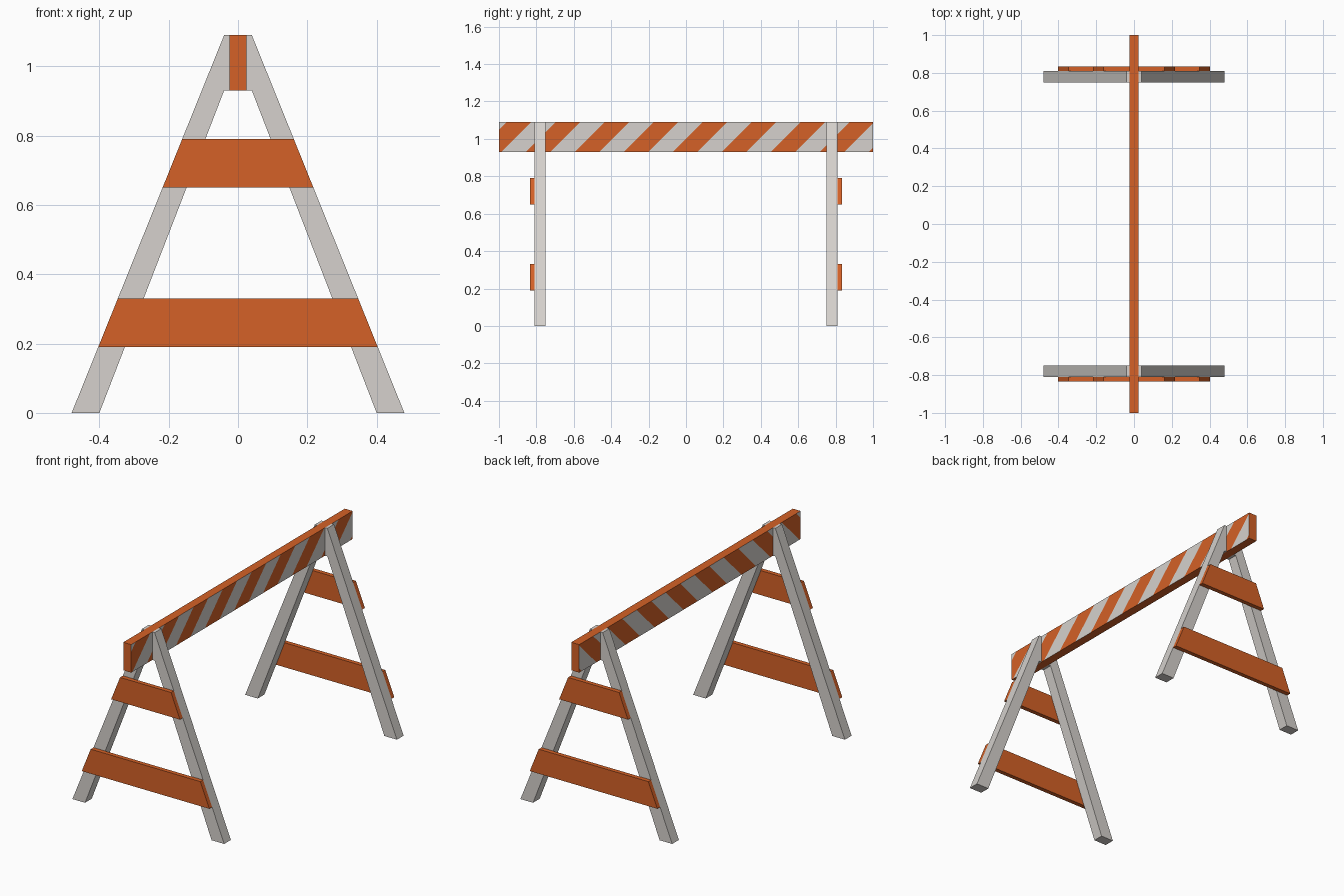
import bpy, bmesh
from mathutils import Vector

if "Cube" in bpy.data.objects:
    bpy.data.objects.remove(bpy.data.objects["Cube"])


def material(name, rgb):
    m = bpy.data.materials.new(name)
    m.diffuse_color = (*rgb, 1)
    m.use_nodes = True
    m.node_tree.nodes["Principled BSDF"].inputs["Base Color"].default_value = m.diffuse_color
    return m


ORANGE = material("safety orange", (0.66, 0.12, 0.02))
GREY = material("pale grey", (0.67, 0.64, 0.61))


def finish(name, bm, mats):
    bmesh.ops.recalc_face_normals(bm, faces=bm.faces[:])
    me = bpy.data.meshes.new(name)
    bm.to_mesh(me)
    bm.free()
    for m in mats:
        me.materials.append(m)
    ob = bpy.data.objects.new(name, me)
    bpy.context.collection.objects.link(ob)
    return ob


def slab(name, profile, y0, y1, mat):
    """Extrude an x-z profile from y0 to y1."""
    bm = bmesh.new()
    face = bm.faces.new([bm.verts.new((x, y0, z)) for x, z in profile])
    ext = bmesh.ops.extrude_face_region(bm, geom=[face])
    for v in ext["geom"]:
        if isinstance(v, bmesh.types.BMVert):
            v.co.y = y1
    return finish(name, bm, [mat])


def outer_x(z):
    """Outer edge of the A-frame at height z."""
    return 0.48 - 0.44 * z / 1.09


# A-frame at each end: two splayed legs and two cross planks outside
LEG = [(0.48, 0), (0.40, 0), (0.04, 0.93), (0.025, 0.93), (0.025, 1.09), (0.04, 1.09)]
for end, s in (("front", -1), ("back", 1)):
    for side, t in (("left", -1), ("right", 1)):
        slab(f"{end}_{side}_leg", [(t * x, z) for x, z in LEG], s * 0.75, s * 0.81, GREY)
    for level, z0, z1 in (("lower", 0.19, 0.33), ("upper", 0.65, 0.79)):
        a, b = outer_x(z0), outer_x(z1)
        slab(f"{end}_{level}_plank", [(-a, z0), (a, z0), (b, z1), (-b, z1)],
             s * 0.81, s * 0.835, ORANGE)

# Top beam, cut along diagonal stripe edges
PERIOD, START = 0.262, -1.919
bm = bmesh.new()
bmesh.ops.create_cube(bm, size=1)
for v in bm.verts:
    v.co = Vector((v.co.x * 0.05, v.co.y * 2, 1.01 + v.co.z * 0.16))
for i in range(-2, 18):
    bmesh.ops.bisect_plane(bm, geom=bm.verts[:] + bm.edges[:] + bm.faces[:],
                           plane_co=(0, START + i * PERIOD / 2, 0),
                           plane_no=Vector((0, 1, -1)).normalized())
bm.normal_update()
# Alternate stripes on the two long sides are grey
for f in bm.faces:
    c = f.calc_center_median()
    grey = ((c.y - c.z - START) % PERIOD) < PERIOD / 2
    f.material_index = 1 if grey and abs(f.normal.x) > 0.5 else 0
finish("striped_top_beam", bm, [ORANGE, GREY])
